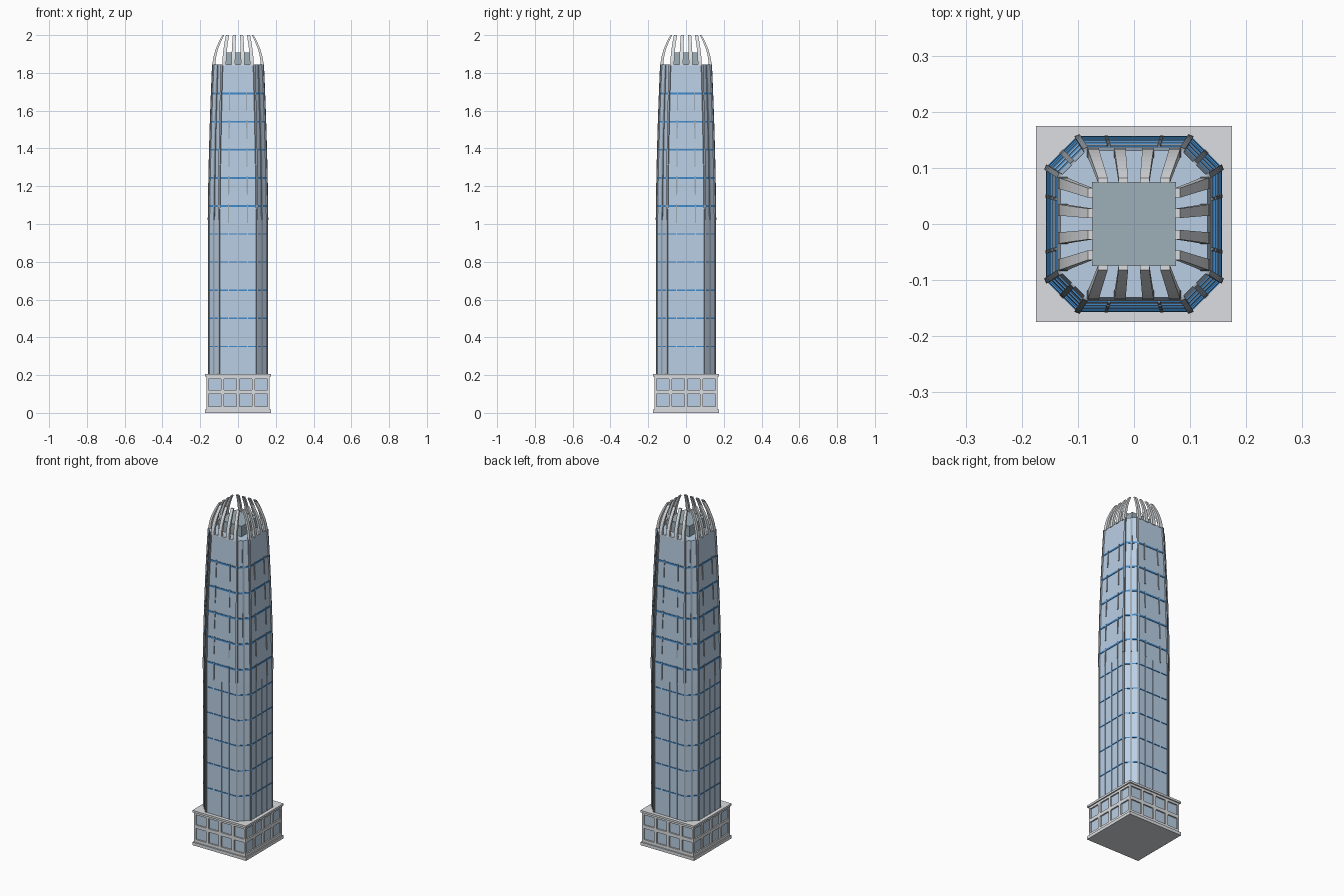
import bpy, bmesh, math
from mathutils import Matrix, Vector

if "Cube" in bpy.data.objects:
    bpy.data.objects.remove(bpy.data.objects["Cube"])


def material(name, rgb):
    m = bpy.data.materials.new(name)
    m.diffuse_color = (*[(c / 255 / 12.92 if c < 11 else ((c / 255 + 0.055) / 1.055) ** 2.4) for c in rgb], 1)
    m.use_nodes = True
    m.node_tree.nodes["Principled BSDF"].inputs["Base Color"].default_value = m.diffuse_color
    return m


GLASS = material("pale blue glass", (186, 207, 229))
BLUE = material("blue band", (62, 138, 204))
STONE = material("light grey stone", (219, 222, 225))
METAL = material("grey metal", (158, 168, 178))
ROOF = material("grey green roof", (157, 175, 184))

Z0, Z1, ZT = 0.2, 1.0, 1.845


def scale_at(z):
    """Tower width factor: straight shaft, then a curved taper."""
    t = max(0, (z - Z1) / (ZT - Z1))
    return 1 - 0.05 * t - 0.10 * t ** 2


def octagon(z, grow=0.0):
    s = scale_at(z)
    a, c = 0.154 * s + grow, 0.1 * s + grow * 0.41
    return [(x, y, z) for x, y in ((c, -a), (a, -c), (a, c), (c, a), (-c, a), (-a, c), (-a, -c), (-c, -a))]


def loft(bm, rings):
    rows = [[bm.verts.new(p) for p in r] for r in rings]
    n = len(rows[0])
    for lo, hi in zip(rows, rows[1:]):
        for i in range(n):
            bm.faces.new((lo[i], lo[(i + 1) % n], hi[(i + 1) % n], hi[i]))
    bm.faces.new(rows[0][::-1])
    bm.faces.new(rows[-1])


def box(bm, x, y, z):
    loft(bm, [[(x[0], y[0], h), (x[1], y[0], h), (x[1], y[1], h), (x[0], y[1], h)] for h in z])


def finish(name, bm, mat, four=False):
    """Turn the bmesh into an object, optionally repeated on all four sides."""
    if four:
        src = bm.faces[:]
        for k in range(1, 4):
            new = bmesh.ops.duplicate(bm, geom=src)["geom"]
            bmesh.ops.rotate(bm, verts=[v for v in new if isinstance(v, bmesh.types.BMVert)],
                             matrix=Matrix.Rotation(k * math.pi / 2, 3, 'Z'))
    bmesh.ops.recalc_face_normals(bm, faces=bm.faces[:])
    me = bpy.data.meshes.new(name)
    bm.to_mesh(me)
    bm.free()
    me.materials.append(mat)
    bpy.context.collection.objects.link(bpy.data.objects.new(name, me))


# Podium: glass core, slabs and window frame
bm = bmesh.new()
box(bm, (-0.16, 0.16), (-0.16, 0.16), (0.01, 0.2))
finish("podium_glass", bm, GLASS)

bm = bmesh.new()
for z in ((0, 0.018), (0.193, 0.205)):
    box(bm, (-0.175, 0.175), (-0.175, 0.175), z)
finish("podium_slabs", bm, STONE)

bm = bmesh.new()
for z in ((0.018, 0.035), (0.1, 0.12), (0.18, 0.193)):
    box(bm, (-0.158, 0.158), (-0.168, -0.158), z)
for x in (-0.083, 0, 0.083):
    box(bm, (x - 0.008, x + 0.008), (-0.168, -0.158), (0.018, 0.193))
box(bm, (0.157, 0.168), (-0.168, -0.157), (0.018, 0.193))
finish("podium_frame", bm, STONE, True)

# Tower shaft with a curved taper
bm = bmesh.new()
loft(bm, [octagon(z) for z in [Z0, Z1] + [Z1 + (ZT - Z1) * i / 8 for i in range(1, 9)]])
finish("tower_shaft", bm, GLASS)

# Horizontal bands between floors
bm = bmesh.new()
for i in range(10):
    z, h = 0.352 + 0.1487 * i, 0.003 if i < 5 else 0.005
    loft(bm, [octagon(z - h, 0.0025), octagon(z + h, 0.0025)])
finish("floor_bands", bm, BLUE)


def mullion(bm, p, normal, width, depth, z_list):
    """Vertical rib that follows the taper at plan point p."""
    n = Vector(normal).normalized()
    t = Vector((-n.y, n.x)) * width / 2
    rings = []
    for z in z_list:
        c = Vector(p) * scale_at(z)
        q = (c - n * 0.004 - t, c + n * depth - t, c + n * depth + t, c - n * 0.004 + t)
        rings.append([(v.x, v.y, z) for v in q])
    loft(bm, rings)


LOW = [Z0, Z1 + 0.02]
HIGH = [Z1 + 0.02 + (ZT - Z1 - 0.02) * i / 8 for i in range(9)]

# Ribs at the corners and across the chamfers
bm = bmesh.new()
for p, n in (((0.1, -0.154), (0.4, -1)), ((0.154, -0.1), (1, -0.4))):
    mullion(bm, p, n, 0.009, 0.003, LOW)
    mullion(bm, p, n, 0.01, 0.005, HIGH)
p = (0.127, -0.127)
mullion(bm, p, (1, -1), 0.01, 0.003, LOW)
mullion(bm, p, (1, -1), 0.01, 0.004, HIGH)
finish("corner_ribs", bm, METAL, True)

# Slim ribs on the wide faces; above mid height they break at each floor
bm = bmesh.new()
for x in (-0.05, 0, 0.05):
    mullion(bm, (x, -0.154), (0, -1), 0.005, 0.003, [Z0, Z1])
finish("lower_face_ribs", bm, GLASS, True)

bm = bmesh.new()
for x in (-0.05, 0.05):
    for i in range(5):
        z = 1.005 + 0.1487 * i
        mullion(bm, (x, -0.154), (0, -1), 0.006, 0.004, [z, z + 0.05, z + 0.1])
finish("upper_face_ribs", bm, METAL, True)

# Rooftop plant room
bm = bmesh.new()
box(bm, (-0.075, 0.075), (-0.075, 0.075), (ZT - 0.005, 1.907))
finish("plant_room", bm, ROOF)

# Crown of curved fins leaning inward, four on each side
bm = bmesh.new()
for x in (-0.073, -0.025, 0.025, 0.073):
    rings = []
    for i in range(9):
        t = i / 8
        z = ZT - 0.005 + (2.0 - ZT + 0.005) * t
        out = 0.135 - 0.053 * t ** 1.8
        thick = 0.016 - 0.007 * t
        cx = x * (1 - 0.24 * t ** 1.8)
        w = 0.0105 - 0.002 * t
        rings.append([(cx - w, -out, z), (cx + w, -out, z), (cx + w, -out + thick, z), (cx - w, -out + thick, z)])
    loft(bm, rings)
finish("crown_fins", bm, STONE, True)
